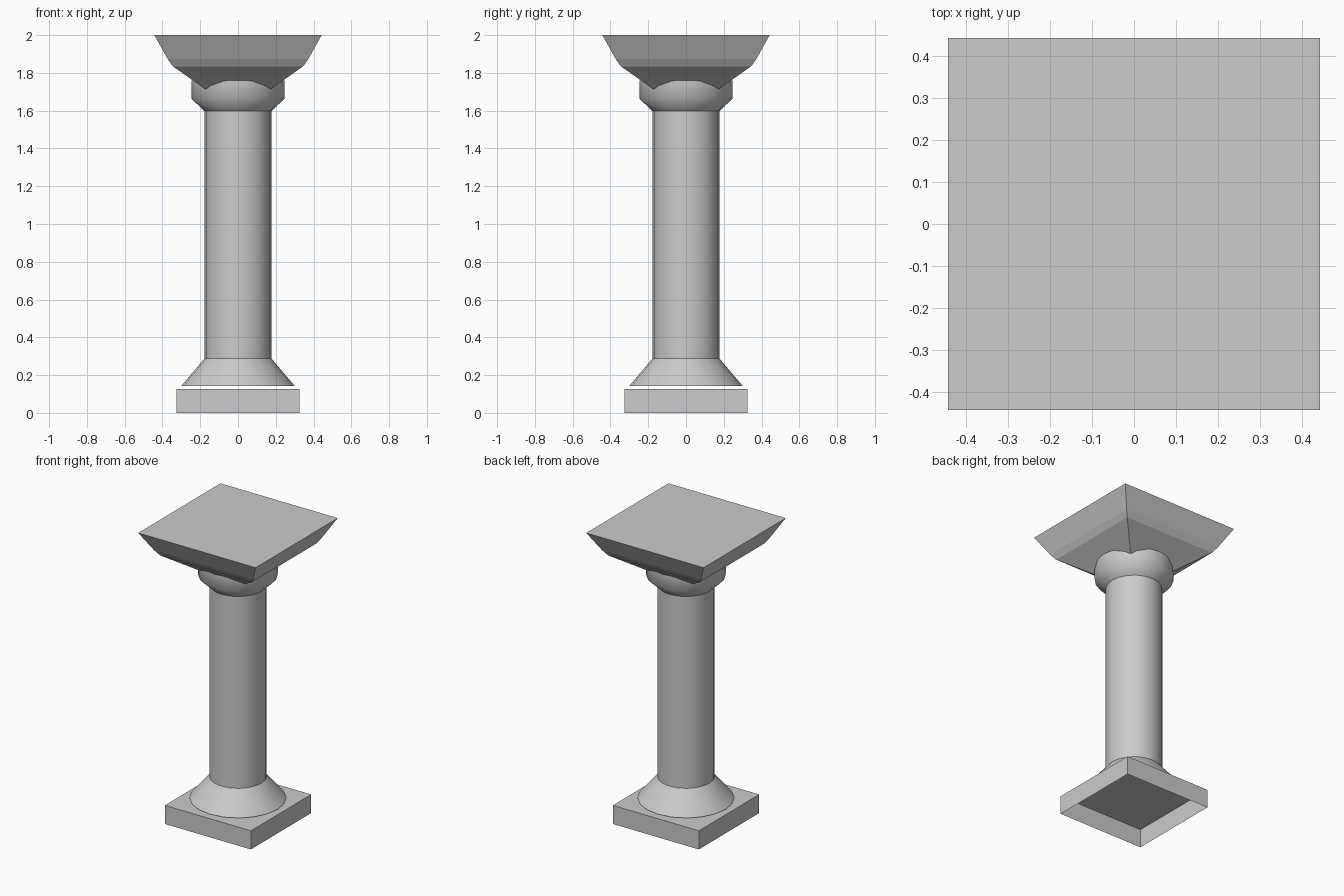
import bpy, bmesh, math

if "Cube" in bpy.data.objects:
    bpy.data.objects.remove(bpy.data.objects["Cube"])

SIDES = 20


def stack(name, profile, sides, start=0.0, cap=False, smooth=None):
    """Loft (radius, height) rings into an open shell, optionally capped on top."""
    bm = bmesh.new()
    rings = []
    for r, z in profile:
        angles = [start + 2 * math.pi * i / sides for i in range(sides)]
        rings.append([bm.verts.new((r * math.cos(a), r * math.sin(a), z)) for a in angles])
    for low, high in zip(rings, rings[1:]):
        for i in range(sides):
            j = (i + 1) % sides
            bm.faces.new((low[i], low[j], high[j], high[i]))
    if cap:
        bm.faces.new(rings[-1])
    mesh = bpy.data.meshes.new(name)
    bm.to_mesh(mesh)
    bm.free()
    obj = bpy.data.objects.new(name, mesh)
    bpy.context.collection.objects.link(obj)
    if smooth:
        bpy.ops.object.select_all(action='DESELECT')
        bpy.context.view_layer.objects.active = obj
        obj.select_set(True)
        bpy.ops.object.shade_smooth_by_angle(angle=math.radians(smooth))
    return obj


def square_stack(name, profile):
    """Same loft with a square section; profile gives half widths."""
    return stack(name, [(h * math.sqrt(2), z) for h, z in profile], 4, math.pi / 4, cap=True)


# Square plinth, open underneath
square_stack("plinth", [(0.325, 0.0), (0.325, 0.127)])

# Flared foot, floating just above the plinth
stack("flared_foot", [(0.30, 0.143), (0.177, 0.288)], SIDES, smooth=30)

# Round shaft
stack("shaft", [(0.177, 0.288), (0.177, 1.597)], SIDES, smooth=30)

# Rounded collar around the top of the shaft
stack("collar", [(0.177, 1.597), (0.246, 1.663), (0.246, 1.76)], SIDES, smooth=50)

# Flaring square slab on top, sunk into the collar
square_stack("top_slab", [(0.175, 1.715), (0.345, 1.835), (0.372, 1.873), (0.443, 2.0)])
